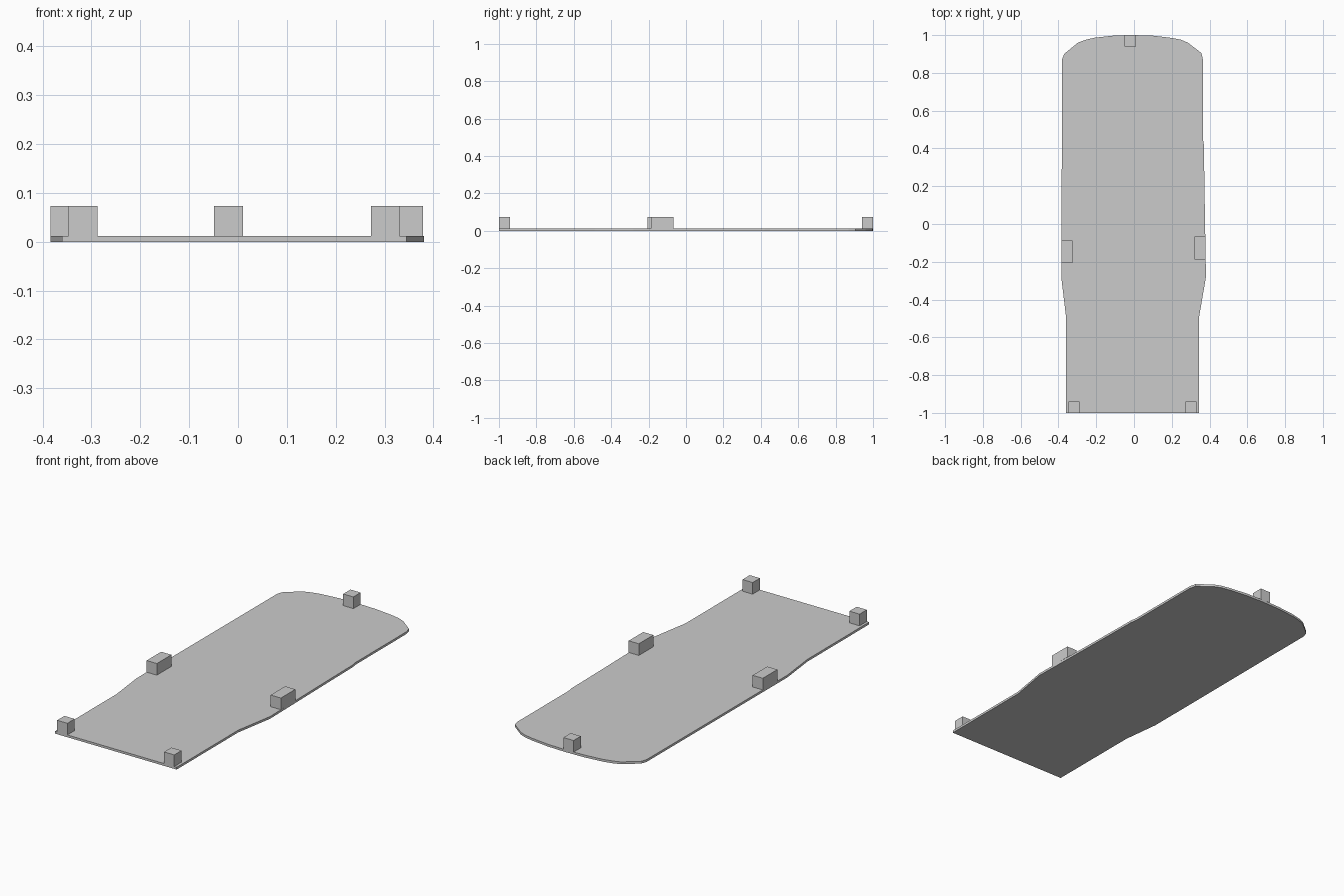
import bpy
import bmesh

cube = bpy.data.objects.get("Cube")
if cube:
    bpy.data.objects.remove(cube, do_unlink=True)

grey = bpy.data.materials.new("light grey")
grey.use_nodes = True
colour = (0.6, 0.6, 0.6, 1)
grey.diffuse_color = colour
grey.node_tree.nodes["Principled BSDF"].inputs["Base Color"].default_value = colour

PLATE_TOP = 0.012
BLOCK_TOP = 0.073


def prism(name, outline, bottom, top):
    """Extrude a flat outline upwards into a solid."""
    bm = bmesh.new()
    face = bm.faces.new([bm.verts.new((x, y, bottom)) for x, y in outline])
    result = bmesh.ops.extrude_face_region(bm, geom=[face])
    for item in result["geom"]:
        if isinstance(item, bmesh.types.BMVert):
            item.co.z = top
    bmesh.ops.recalc_face_normals(bm, faces=bm.faces)
    mesh = bpy.data.meshes.new(name)
    bm.to_mesh(mesh)
    bm.free()
    mesh.materials.append(grey)
    obj = bpy.data.objects.new(name, mesh)
    bpy.context.collection.objects.link(obj)
    return obj


def block(name, x, y, length):
    """Upright block on the plate, from its low corner."""
    w = 0.059
    outline = [(x, y), (x + w, y), (x + w, y + length), (x, y + length)]
    return prism(name, outline, PLATE_TOP, BLOCK_TOP)


# Thin plate: straight front, waisted sides, rounded back
left_side = [(0.345, -1), (0.345, -0.49), (0.381, -0.28), (0.373, 0.2),
             (0.37, 0.42), (0.365, 0.45), (0.365, 0.87), (0.357, 0.905)]
back_curve = [(0.285, 0.96), (0.25, 0.975), (0.2, 0.985), (0.1, 0.997),
              (0, 1), (-0.11, 0.997), (-0.21, 0.986), (-0.26, 0.974),
              (-0.297, 0.96)]
right_side = [(-0.37, 0.9), (-0.381, 0.87), (-0.384, -0.29),
              (-0.36, -0.49), (-0.36, -1)]
prism("plate", left_side + back_curve + right_side, 0, PLATE_TOP)

# Locating blocks around the rim
block("front_left_block", 0.272, -1, 0.06)
block("front_right_block", -0.347, -1, 0.06)
block("side_left_block", 0.32, -0.187, 0.12)
block("side_right_block", -0.384, -0.207, 0.12)
block("back_block", -0.049, 0.94, 0.06)
